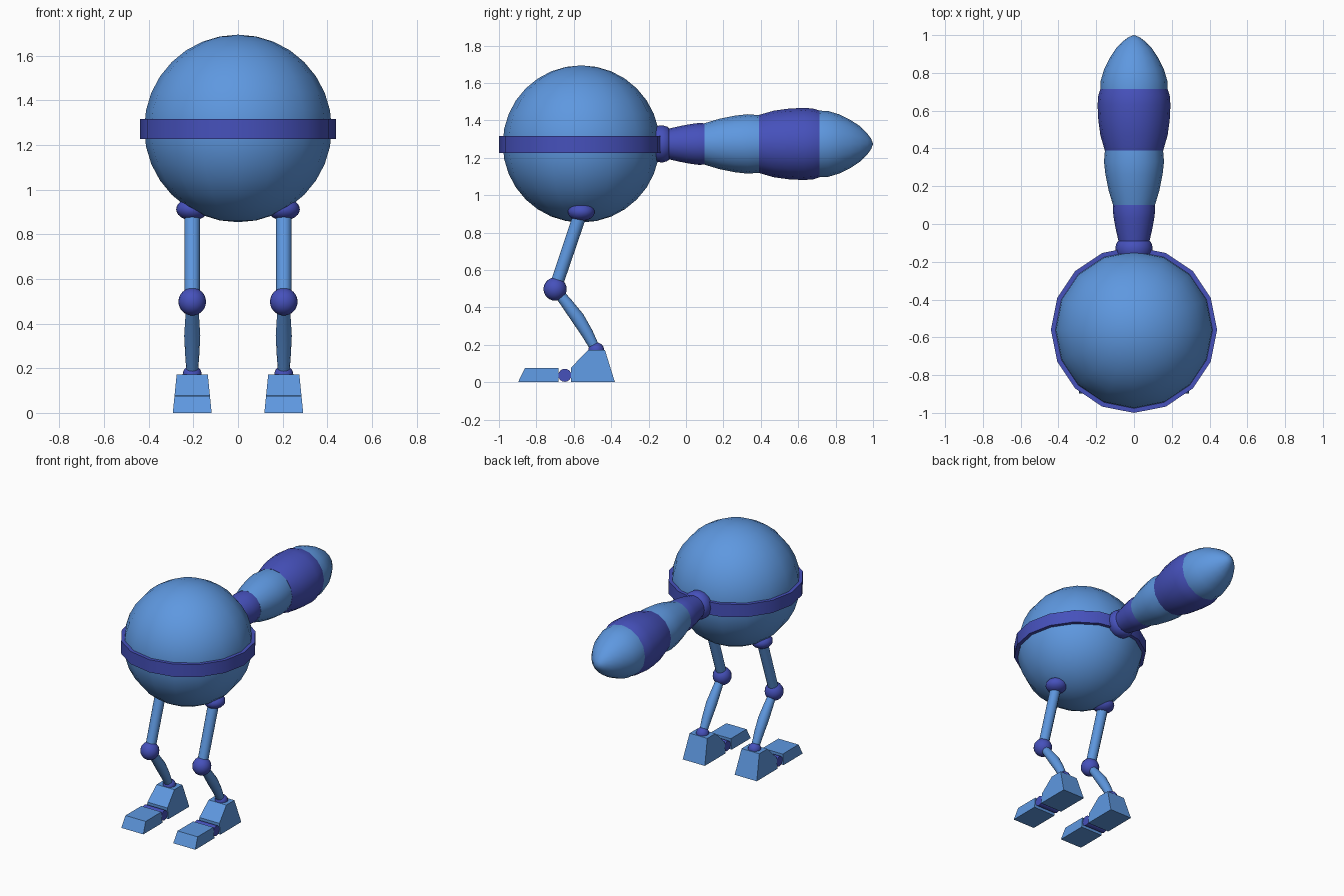
import bpy, bmesh, math
from mathutils import Vector

if "Cube" in bpy.data.objects:
    bpy.data.objects.remove(bpy.data.objects["Cube"])


def material(name, rgb):
    m = bpy.data.materials.new(name)
    m.diffuse_color = (*rgb, 1)
    m.use_nodes = True
    m.node_tree.nodes["Principled BSDF"].inputs["Base Color"].default_value = m.diffuse_color
    return m


LIGHT = material("light blue", (0.112, 0.314, 0.745))
DARK = material("indigo", (0.061, 0.082, 0.50))


def finish(name, bm, mat, smooth=True, angle=40):
    bmesh.ops.recalc_face_normals(bm, faces=bm.faces)
    me = bpy.data.meshes.new(name)
    bm.to_mesh(me)
    bm.free()
    me.materials.append(mat)
    ob = bpy.data.objects.new(name, me)
    bpy.context.collection.objects.link(ob)
    if smooth:
        bpy.ops.object.select_all(action='DESELECT')
        ob.select_set(True)
        bpy.context.view_layer.objects.active = ob
        bpy.ops.object.shade_smooth_by_angle(angle=math.radians(angle))
    return ob


def ball(name, loc, scale, mat, seg=16, rings=12):
    bm = bmesh.new()
    bmesh.ops.create_uvsphere(bm, u_segments=seg, v_segments=rings, radius=1)
    for v in bm.verts:
        v.co = Vector(loc) + Vector([a * b for a, b in zip(v.co, scale)])
    return finish(name, bm, mat)


def tube(name, rings, mat, sides=16, axis=None, angle=40):
    """Closed tube through (centre, radius) rings; axis fixes the ring direction."""
    bm = bmesh.new()
    pts = [Vector(c) for c, r in rings]
    loops = []
    for i, (c, r) in enumerate(rings):
        d = Vector(axis) if axis else pts[min(i + 1, len(pts) - 1)] - pts[max(i - 1, 0)]
        d.normalize()
        u = Vector((1, 0, 0)) if abs(d.x) < 0.9 else Vector((0, 1, 0))
        w = d.cross(u)
        loops.append([bm.verts.new(pts[i] + r * (u * math.cos(a) + w * math.sin(a)))
                      for a in (2 * math.pi * k / sides for k in range(sides))])
    for a, b in zip(loops, loops[1:]):
        for k in range(sides):
            n = (k + 1) % sides
            bm.faces.new((a[k], a[n], b[n], b[k]))
    bm.faces.new(loops[0])
    bm.faces.new(loops[-1])
    bmesh.ops.remove_doubles(bm, verts=bm.verts, dist=1e-5)
    return finish(name, bm, mat, angle=angle)


def block(name, x, profile, mat):
    """Extrude a (y, z) profile across x, narrowing with height."""
    bm = bmesh.new()
    sides = []
    for s in (-1, 1):
        sides.append([bm.verts.new((x + s * (0.087 - 0.1 * z), y, z)) for y, z in profile])
    a, b = sides
    for k in range(len(profile)):
        n = (k + 1) % len(profile)
        bm.faces.new((a[k], a[n], b[n], b[k]))
    bm.faces.new(a)
    bm.faces.new(b)
    return finish(name, bm, mat, smooth=False)


# Body and belt
BY, BZ = -0.56, 1.274
ball("body", (0, BY, BZ), (0.42, 0.42, 0.42), LIGHT, 16, 16)
tube("belt", [((0, BY, 1.226), 0.44), ((0, BY, 1.316), 0.44)], DARK, 16, (0, 0, 1))


# Tail: collar and four swelling segments along y
def tail(name, profile, mat):
    tube(name, [((0, y, BZ), r) for y, r in profile], mat, 16, (0, 1, 0), 50)


tail("tail_collar", [(-0.18, 0.085), (-0.15, 0.097), (-0.125, 0.099),
                     (-0.1, 0.092), (-0.087, 0.08)], DARK)
tail("tail_segment_1", [(-0.1, 0.08), (-0.03, 0.096), (0.03, 0.107),
                        (0.07, 0.112), (0.1, 0.110)], DARK)
tail("tail_segment_2", [(0.1, 0.111), (0.18, 0.135), (0.26, 0.151),
                        (0.33, 0.159), (0.39, 0.154)], LIGHT)
tail("tail_segment_3", [(0.39, 0.155), (0.47, 0.178), (0.55, 0.189),
                        (0.63, 0.193), (0.68, 0.189), (0.715, 0.178)], DARK)
tail("tail_tip", [(0.715, 0.178), (0.76, 0.176), (0.82, 0.158), (0.88, 0.128),
                  (0.93, 0.095), (0.97, 0.055), (0.99, 0.028), (1.0, 0.0)], LIGHT)

# Legs and feet
for side, x in (("right", -0.205), ("left", 0.205)):
    ball(side + "_hip", (x, -0.56, 0.912), (0.072, 0.072, 0.05), DARK)
    tube(side + "_thigh", [((x, -0.555, 0.93), 0.036), ((x, -0.70, 0.50), 0.034)], LIGHT, 12)
    ball(side + "_knee", (x, -0.70, 0.498), (0.062, 0.062, 0.062), DARK)
    tube(side + "_shin", [((x, -0.70, 0.50), 0.025), ((x, -0.64, 0.425), 0.031),
                          ((x, -0.58, 0.345), 0.036), ((x, -0.53, 0.265), 0.032),
                          ((x, -0.48, 0.17), 0.025)], LIGHT, 12)
    ball(side + "_ankle", (x, -0.48, 0.17), (0.043, 0.043, 0.043), DARK)
    block(side + "_heel", x, [(-0.38, 0), (-0.433, 0.171), (-0.524, 0.171),
                              (-0.615, 0.078), (-0.615, 0)], LIGHT)
    tube(side + "_toe_joint", [((x - 0.078, -0.648, 0.037), 0.035),
                               ((x + 0.078, -0.648, 0.037), 0.035)], DARK, 16)
    block(side + "_toe", x, [(-0.683, 0), (-0.683, 0.076), (-0.861, 0.076),
                             (-0.898, 0)], LIGHT)
